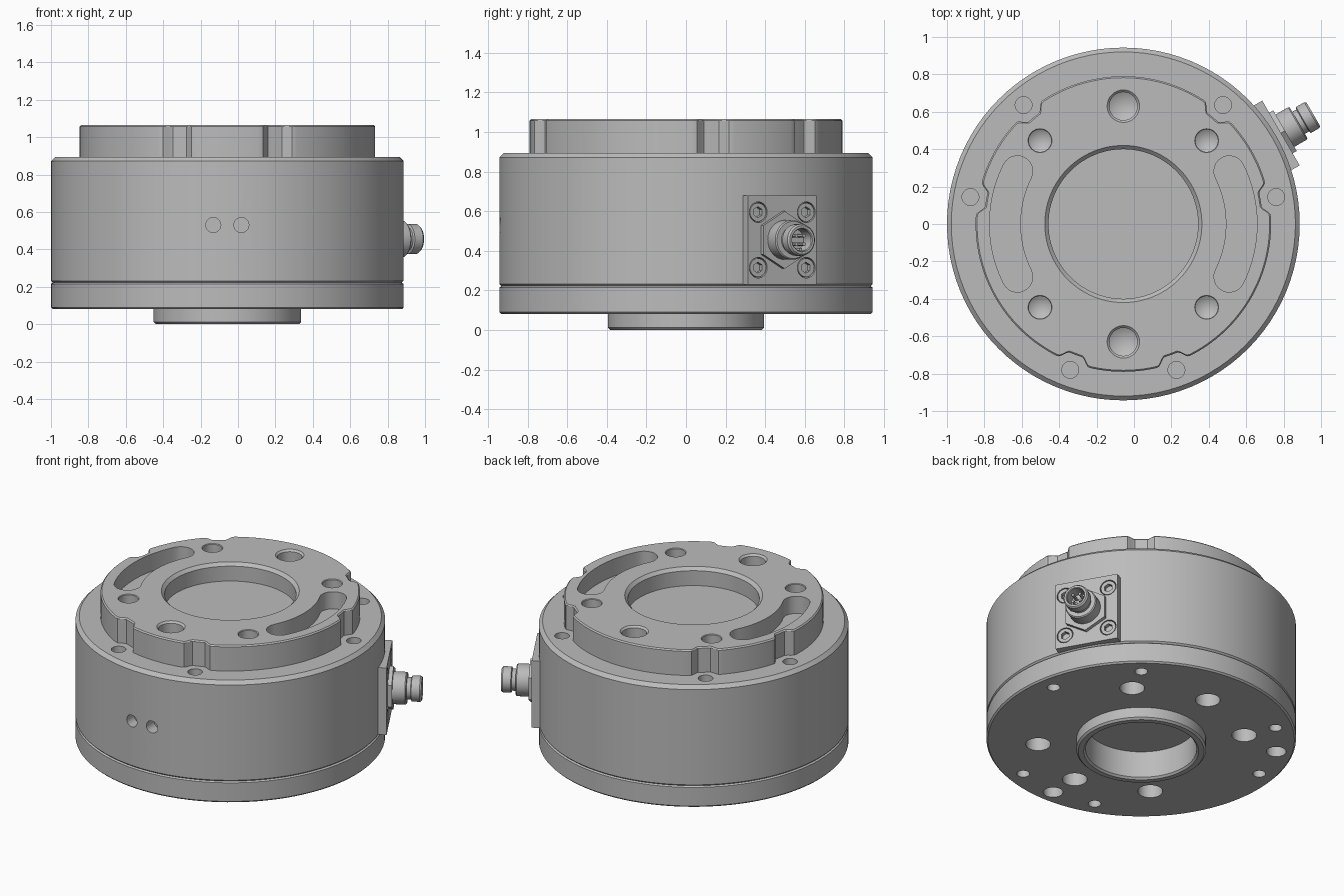
import bpy, bmesh
from math import sin, cos, pi, radians
from mathutils import Matrix

if "Cube" in bpy.data.objects:
    bpy.data.objects.remove(bpy.data.objects["Cube"])

metal = bpy.data.materials.new("machined grey metal")
metal.use_nodes = True
GREY = (0.5, 0.5, 0.5, 1)
metal.diffuse_color = GREY
metal.node_tree.nodes["Principled BSDF"].inputs["Base Color"].default_value = GREY

AXIS = Matrix.Translation((-0.057, 0, 0))
BOLT_ANGLES = [10, 50, 130, 170, 250, 290]
BOLT_RADIUS = 0.83


def finish(name, bm, matrix):
    bmesh.ops.recalc_face_normals(bm, faces=bm.faces)
    bm.transform(matrix)
    mesh = bpy.data.meshes.new(name)
    bm.to_mesh(mesh)
    bm.free()
    mesh.materials.append(metal)
    obj = bpy.data.objects.new(name, mesh)
    bpy.context.collection.objects.link(obj)
    return obj


def lathe(name, profile, matrix=AXIS, steps=96, offset=None):
    """Spin (radius, height) points; offset(angle) may reshape the outline."""
    bm = bmesh.new()
    rings = []
    for r, z in profile:
        if r == 0:
            rings.append([bm.verts.new((0, 0, z))] * steps)
            continue
        ring = []
        for i in range(steps):
            a = 2 * pi * i / steps
            rr = r - (offset(a) if offset else 0)
            ring.append(bm.verts.new((rr * cos(a), rr * sin(a), z)))
        rings.append(ring)
    for low, high in zip(rings, rings[1:]):
        for i in range(steps):
            j = (i + 1) % steps
            corners = list(dict.fromkeys((low[i], low[j], high[j], high[i])))
            bm.faces.new(corners)
    return finish(name, bm, matrix)


def cylinder(name, r, z0, z1, matrix=AXIS, steps=32):
    return lathe(name, [(0, z0), (r, z0), (r, z1), (0, z1)], matrix, steps)


def prism(name, points, z0, z1, matrix=AXIS):
    bm = bmesh.new()
    face = bm.faces.new([bm.verts.new((x, y, z0)) for x, y in points])
    extruded = bmesh.ops.extrude_face_region(bm, geom=[face])["geom"]
    for v in extruded:
        if isinstance(v, bmesh.types.BMVert):
            v.co.z = z1
    return finish(name, bm, matrix)


def cut(target, cutters):
    """Subtract every cutter, then remove it."""
    for cutter in cutters:
        cutter.hide_render = True
        mod = target.modifiers.new("cut", "BOOLEAN")
        mod.operation = "DIFFERENCE"
        mod.solver = "EXACT"
        mod.object = cutter
    bpy.context.view_layer.update()
    graph = bpy.context.evaluated_depsgraph_get()
    mesh = bpy.data.meshes.new_from_object(target.evaluated_get(graph))
    target.modifiers.clear()
    target.data = mesh
    for cutter in cutters:
        bpy.data.objects.remove(cutter)


def polar(r, degrees, z=0):
    a = radians(degrees)
    return AXIS @ Matrix.Translation((r * cos(a), r * sin(a), z))


# Base plate with hollow centring boss
base = lathe("base_plate", [
    (0, 0.19), (0.338, 0.19), (0.338, 0.012), (0.35, 0), (0.383, 0),
    (0.395, 0.012), (0.395, 0.08), (0.933, 0.08), (0.943, 0.09),
    (0.943, 0.215), (0.933, 0.222), (0, 0.222)])
holes = [cylinder("cutter", 0.076, 0, 0.2, polar(0.63, a))
         for a in (45, 90, 135, 225, 270, 315)]
holes += [cylinder("cutter", 0.06, 0, 0.2, polar(0.835, a)) for a in (150, 270)]
holes += [cylinder("cutter", 0.039, 0, 0.2, polar(BOLT_RADIUS, a)) for a in BOLT_ANGLES]
cut(base, holes)

# Main housing with bolt holes on the rim and two ports at the front
housing = lathe("housing", [
    (0, 0.222), (0.933, 0.222), (0.943, 0.232), (0.943, 0.872),
    (0.92, 0.895), (0, 0.895)])
holes = [cylinder("cutter", 0.045, 0.83, 1, polar(BOLT_RADIUS, a)) for a in BOLT_ANGLES]
for side in (-1, 1):
    port = AXIS @ Matrix.Translation((side * 0.075, 0, 0.53)) @ Matrix.Rotation(pi / 2, 4, "X")
    holes.append(cylinder("cutter", 0.04, 0.86, 1, port))
cut(housing, holes)


# Top flange, relieved around each rim bolt
def relief(a):
    for bolt in BOLT_ANGLES:
        d = abs((a - radians(bolt) + pi) % (2 * pi) - pi) / 0.115
        if d < 1:
            t = min(1, (1 - d) * 1.7)
            return 0.045 * t * t * (3 - 2 * t)
    return 0


flange = lathe("top_flange", [
    (0, 0.89), (0.79, 0.89), (0.79, 1.057), (0.782, 1.065), (0, 1.065)],
    steps=360, offset=relief)


def drill(r, lip, angle):
    return lathe("cutter", [
        (0, 0.91), (r, 0.95), (r, 1.065 - lip), (r + lip, 1.065),
        (r + lip, 1.1), (0, 1.1)], polar(0.63, angle), 32)


holes = [lathe("cutter", [(0, 0.945), (0.4, 0.945), (0.4, 1.045), (0.42, 1.065),
                          (0.42, 1.1), (0, 1.1)])]
holes += [drill(0.075, 0.012, a) for a in (90, 270)]
holes += [drill(0.06, 0.004, a) for a in (45, 135, 225, 315)]

# Curved slots on both sides of the flange
MID, HALF, END = 0.633, 0.082, radians(26.5)
for turn in (0, pi):
    slot = []
    for i in range(25):
        a = -END + 2 * END * i / 24
        slot.append(((MID + HALF) * cos(a), (MID + HALF) * sin(a)))
    for i in range(1, 12):
        a = END + pi * i / 12
        slot.append((MID * cos(END) + HALF * cos(a), MID * sin(END) + HALF * sin(a)))
    for i in range(25):
        a = END - 2 * END * i / 24
        slot.append(((MID - HALF) * cos(a), (MID - HALF) * sin(a)))
    for i in range(1, 12):
        a = pi - END + pi * i / 12
        slot.append((MID * cos(END) + HALF * cos(a), -MID * sin(END) + HALF * sin(a)))
    holes.append(prism("cutter", slot, 0.95, 1.1, AXIS @ Matrix.Rotation(turn, 4, "Z")))
cut(flange, holes)

# Connector mounting plate; its local z points outward
SIDE = (AXIS @ Matrix.Translation((0, 0, 0.455)) @ Matrix.Rotation(radians(30), 4, "Z")
        @ Matrix.Rotation(pi / 2, 4, "Y"))
FACE = 0.973
plate = prism("connector_plate", [(-0.225, -0.2), (0.225, -0.2), (0.225, 0.2), (-0.225, 0.2)],
              0.86, FACE, SIDE)
spots = [SIDE @ Matrix.Translation((x, y, 0)) for x in (-0.14, 0.14) for y in (-0.14, 0.14)]
cut(plate, [cylinder("cutter", 0.052, FACE - 0.05, 1, s) for s in spots])

# Flush socket screws
for s in spots:
    screw = cylinder("plate_screw", 0.047, FACE - 0.06, FACE - 0.003, s)
    cut(screw, [cylinder("cutter", 0.028, FACE - 0.03, 1, s, 6)])

# Connector: hex flange, stepped barrel with open socket, key and pins
cylinder("connector_hex", 0.145, 0.96, 0.998, SIDE, 6)
lathe("connector_barrel", [
    (0, 0.97), (0.094, 0.97), (0.1, 1), (0.1, 1.075), (0.094, 1.082), (0.068, 1.082),
    (0.068, 1.107), (0.08, 1.112), (0.08, 1.163), (0.072, 1.173), (0.06, 1.173),
    (0.056, 1.168), (0.056, 1.09), (0, 1.09)], SIDE, 48)
for x in (-0.022, 0.022):
    for y in (-0.022, 0.022):
        cylinder("connector_pin", 0.009, 1.085, 1.155, SIDE @ Matrix.Translation((x, y, 0)), 12)
prism("connector_key", [(0.04, -0.008), (0.06, -0.008), (0.06, 0.008), (0.04, 0.008)],
      1.085, 1.16, SIDE)

# Smooth the round walls and keep edges crisp
bpy.ops.object.select_all(action="DESELECT")
for obj in bpy.context.collection.objects:
    if obj.type == "MESH":
        obj.select_set(True)
        bpy.context.view_layer.objects.active = obj
bpy.ops.object.shade_smooth_by_angle(angle=radians(30))
